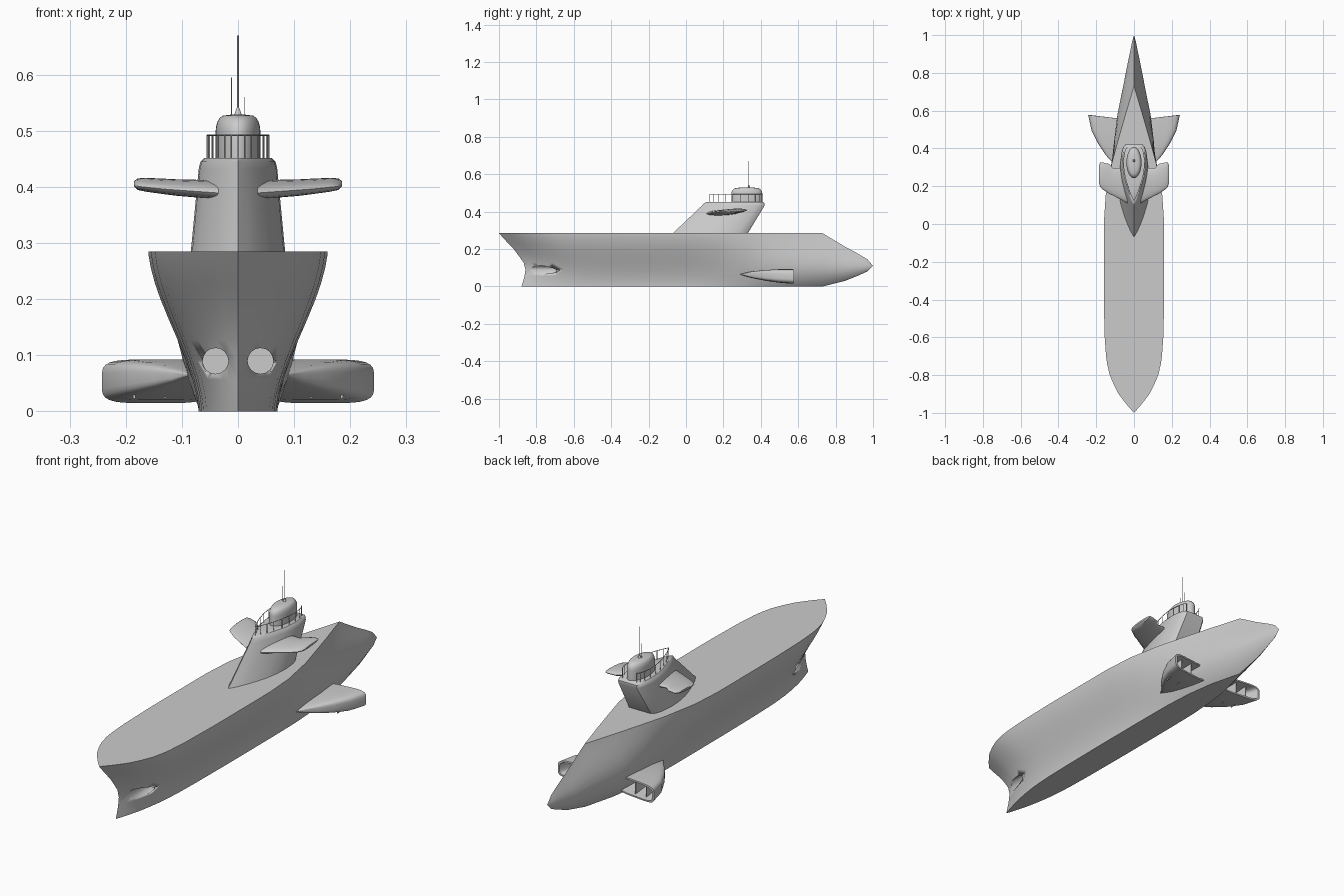
import bpy, bmesh, math
from mathutils import Vector

if "Cube" in bpy.data.objects:
    bpy.data.objects.remove(bpy.data.objects["Cube"])


def table(rows, x):
    """Piecewise-linear lookup in rows of (x, value)."""
    for (x0, v0), (x1, v1) in zip(rows, rows[1:]):
        if x <= x1:
            return v0 + (v1 - v0) * max(0, x - x0) / (x1 - x0)
    return rows[-1][1]


def finish(bm, name, angle=35, mirror=False):
    bmesh.ops.remove_doubles(bm, verts=bm.verts, dist=1e-5)
    bmesh.ops.recalc_face_normals(bm, faces=bm.faces)
    me = bpy.data.meshes.new(name)
    bm.to_mesh(me)
    bm.free()
    ob = bpy.data.objects.new(name, me)
    bpy.context.collection.objects.link(ob)
    bpy.ops.object.select_all(action='DESELECT')
    ob.select_set(True)
    bpy.context.view_layer.objects.active = ob
    bpy.ops.object.shade_smooth_by_angle(angle=math.radians(angle))
    if mirror:
        ob.modifiers.new("mirror", 'MIRROR')
    return ob


def loft(rings, name, caps=(True, True), **kw):
    bm = bmesh.new()
    vs = [[bm.verts.new(p) for p in r] for r in rings]
    n = len(vs[0])
    for a, b in zip(vs, vs[1:]):
        for i in range(n):
            j = (i + 1) % n
            bm.faces.new((a[i], a[j], b[j], b[i]))
    if caps[0]:
        bm.faces.new(vs[0])
    if caps[1]:
        bm.faces.new(vs[-1])
    return finish(bm, name, **kw)


def rod(bm, a, b, r0, r1=None, seg=6):
    a, b = Vector(a), Vector(b)
    d = b - a
    ret = bmesh.ops.create_cone(bm, cap_ends=True, segments=seg, radius1=r0,
                                radius2=r0 if r1 is None else r1, depth=d.length)
    rot = d.to_track_quat('Z', 'Y')
    for v in ret['verts']:
        v.co = rot @ v.co + (a + b) / 2


# Hull: flared sections, concave bow, stern tapering to a point
H = 0.285
LEVELS = [0, .03, .1, .2, .32, .45, .58, .7, .8, .9, .97, 1]
KEYS = (0, .35, .8, 1)
MID = (.07, .096, .148, .16)
bow_y = [(0, -.88), (.05, -.864), (.09, -.858), (.13, -.869), (.195, -.917),
         (.24, -.96), (H, -1)]
bow_w = [(0, 0), (.06, .2), (.11, .35), (.167, .51), (.25, .67), (.333, .8),
         (.42, .88), (.5, .925), (.667, .97), (1, 1)]


def width(ws, t):
    return sum(w * math.prod((t - k2) / (k - k2) for k2 in KEYS if k2 != k)
               for w, k in zip(ws, KEYS))


def mirror_ring(half):
    return half + [(-x, y, z) for x, y, z in reversed(half)]


rings = []
for f, k in bow_w:
    half = []
    for t in LEVELS:
        y0, y1 = table(bow_y, t * H), -.15 - .25 * t
        half.append((k * width(MID, t), y0 + (y1 - y0) * f, t * H))
    rings.append(mirror_ring(half))
# y, bottom z, top z, half widths bottom to top
for y, zb, zt, *ws in [(0, 0, H, *MID), (.15, 0, H, .07, .097, .142, .15),
                       (.32, 0, H, .068, .1, .12, .118), (.45, 0, H, .06, .1, .096, .082),
                       (.58, 0, H, .042, .088, .063, .045), (.73, 0, H, .004, .058, .023, 0),
                       (.85, .03, .213, 0, .034, .014, 0), (.92, .058, .175, 0, .019, .009, 0),
                       (.97, .08, .145, 0, .009, .004, 0), (1, .11, .11, 0, 0, 0, 0)]:
    rings.append(mirror_ring([(max(0, width(ws, t)), y, zb + t * (zt - zb)) for t in LEVELS]))
hull = loft(rings, "hull", caps=(False, False), angle=30)

# Bow tube openings cut into the hull
bm = bmesh.new()
for s in (-1, 1):
    rod(bm, (s * .04, -1.1, .09), (s * .04, -.63, .09), .023, seg=16)
cutter = finish(bm, "tube_cutter")
cutter.hide_render = True
mod = hull.modifiers.new("tubes", 'BOOLEAN')
mod.object = cutter
mod.operation = 'DIFFERENCE'
mod.solver = 'EXACT'
bpy.context.view_layer.objects.active = hull
bpy.ops.object.modifier_apply(modifier=mod.name)
bpy.data.objects.remove(cutter)

# Sail: raked tower, sharp front, blunt back
outline = [(0, 0), (.08, .22), (.18, .43), (.3, .64), (.45, .85), (.6, .97),
           (.75, 1), (.88, .94), (.96, .82), (1, .66)]


def sail_ring(y0, y1, w, z):
    return mirror_ring([(w * k, y0 + (y1 - y0) * v, z) for v, k in outline])


loft([sail_ring(-.08, .325, .085, .275), sail_ring(.085, .42, .07, .432),
      sail_ring(.095, .42, .067, .445), sail_ring(.112, .41, .06, .452)], "sail", angle=40)

# Sail planes
rings = []
for x, y0, y1, zc, th in [(.035, .11, .3, .395, .032), (.11, .15, .295, .399, .028),
                          (.132, .16, .318, .401, .026), (.165, .182, .326, .404, .023),
                          (.179, .195, .325, .405, .019), (.185, .22, .31, .406, .008)]:
    ring = []
    for i in range(20):
        a = math.tau * i / 20
        dy = (y1 - y0) / 2 * math.cos(a)
        ring.append((x, (y0 + y1) / 2 + dy, zc + th / 2 * math.sin(a) + .06 * dy))
    rings.append(ring)
loft(rings, "sail_planes", mirror=True)


# Side ducts: wedge-shaped fins, hollow at the back
def duct_ring(x1, y, h, x0=.05, bow=0):
    ring = []
    for i in range(28):
        a = math.tau * (i + .5) / 28
        c, s = math.cos(a), math.sin(a)
        px = (x0 + x1) / 2 + (x1 - x0) / 2 * math.copysign(abs(c) ** .45, c)
        pz = .053 + .012 * (.57 - y) / .27 + h * math.copysign(abs(s) ** .45, s)
        ring.append((px, y + bow * (px - x0) / (x1 - x0), pz))
    return ring


loft([duct_ring(.09, .29, .002), duct_ring(.118, .33, .012), duct_ring(.15, .365, .02),
      duct_ring(.19, .425, .029), duct_ring(.225, .495, .036),
      duct_ring(.243, .555, .039, bow=.022), duct_ring(.234, .555, .032, bow=.022),
      duct_ring(.19, .46, .024)], "side_ducts", mirror=True)

# Divider plates inside the ducts
bm = bmesh.new()
for x in (.13, .185):
    ret = bmesh.ops.create_cube(bm)
    for v in ret['verts']:
        v.co = Vector((x + v.co.x * .004, .5 + v.co.y * .1, .054 + v.co.z * .062))
finish(bm, "duct_dividers", mirror=True)

# Bridge dome: elliptical body with rounded top
prof = [(1, .448), (1, .497), (.98, .507), (.92, .516), (.82, .523), (.68, .527), (.3, .529)]
loft([[(.04 * k * math.cos(math.tau * i / 32), .325 + .083 * k * math.sin(math.tau * i / 32), z)
       for i in range(32)] for k, z in prof], "bridge_dome", angle=40)

# Railing following the edge of the sail top
bm = bmesh.new()
half = [(x * .94, y, z) for x, y, z in sail_ring(.125, .405, .058, .45)[:len(outline)]]
path = half[::-1] + [(-x, y, z) for x, y, z in half[1:]]
for a, b in zip(path, path[1:]):
    rod(bm, (a[0], a[1], .492), (b[0], b[1], .492), .0014, seg=5)
for p in path:
    rod(bm, p, (p[0], p[1], .493), .0013, seg=5)
finish(bm, "railing")

# Antennas with a small conical base
bm = bmesh.new()
rod(bm, (0, .336, .526), (0, .336, .542), .008, .002, 10)
for x, top, r in [(0, .67, .0016), (-.012, .595, .001), (.012, .56, .0008)]:
    rod(bm, (x, .336, .522), (x, .336, top), r)
finish(bm, "antennas")
